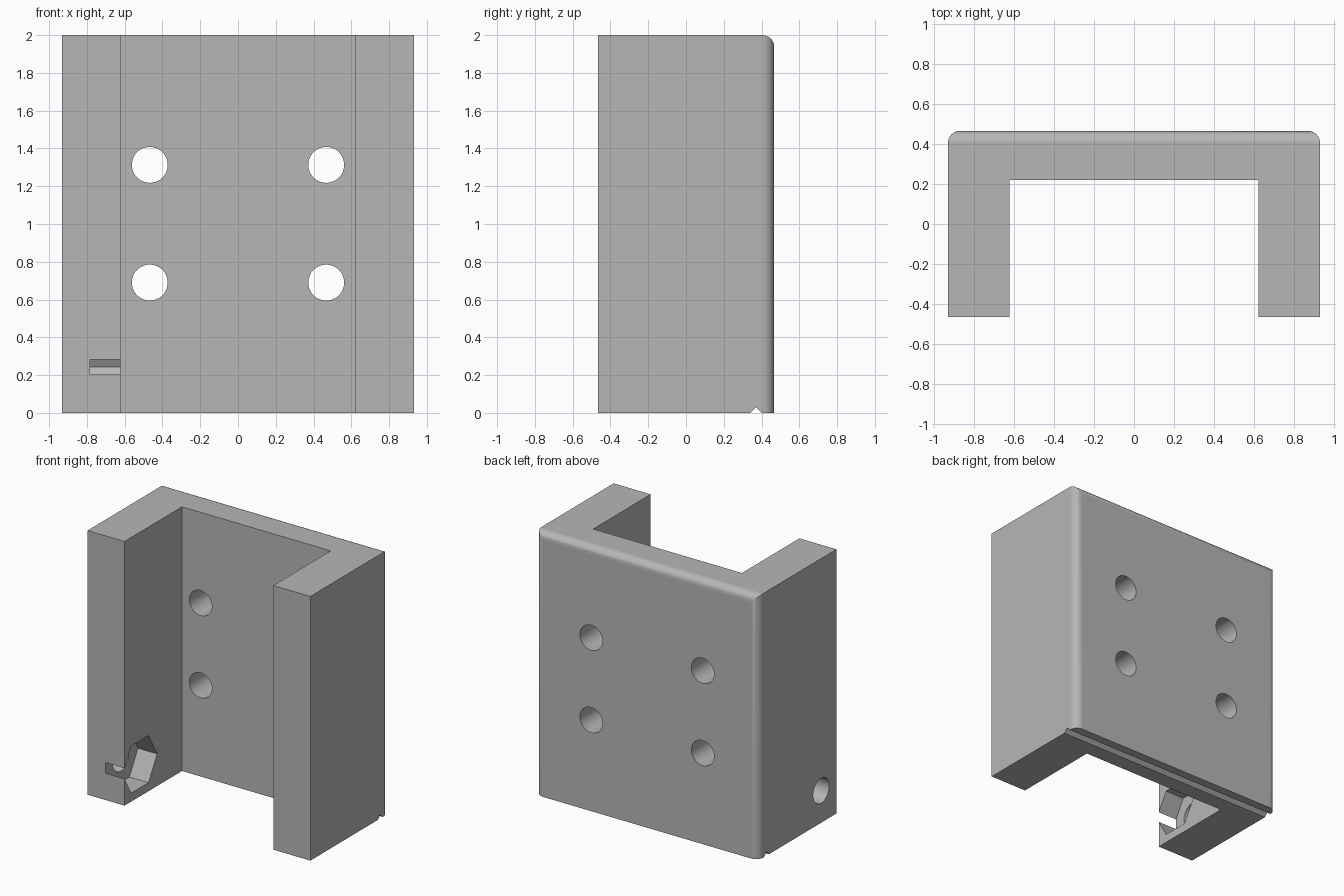
import bpy, bmesh, math
from mathutils import Matrix

cube = bpy.data.objects.get("Cube")
if cube:
    bpy.data.objects.remove(cube, do_unlink=True)

HALF_W, HALF_D, HEIGHT = 0.933, 0.467, 2.0
INNER_X, INNER_Y = 0.623, 0.22
FILLET, HOLE_R = 0.062, 0.095
POCKET_Y, POCKET_Z, POCKET_DEPTH = -0.284, 0.243, 0.16

grey = bpy.data.materials.new("plain grey")
grey.use_nodes = True
COLOUR = (0.47, 0.47, 0.47, 1)
grey.diffuse_color = COLOUR
grey.node_tree.nodes["Principled BSDF"].inputs["Base Color"].default_value = COLOUR


def make_object(name, bm):
    bmesh.ops.recalc_face_normals(bm, faces=bm.faces)
    mesh = bpy.data.meshes.new(name)
    bm.to_mesh(mesh)
    bm.free()
    obj = bpy.data.objects.new(name, mesh)
    mesh.materials.append(grey)
    bpy.context.collection.objects.link(obj)
    return obj


def prism(points, offset):
    """Extrude a closed outline along an offset."""
    bm = bmesh.new()
    face = bm.faces.new([bm.verts.new(p) for p in points])
    top = bmesh.ops.extrude_face_region(bm, geom=[face])
    verts = [v for v in top["geom"] if isinstance(v, bmesh.types.BMVert)]
    bmesh.ops.translate(bm, vec=offset, verts=verts)
    return bm


def rod(name, sides, radius, length, axis, centre, spin=0.0):
    """Cylinder cutter lying along x or y."""
    bm = bmesh.new()
    turn = Matrix.Rotation(math.pi / 2, 4, "Y" if axis == "x" else "X")
    bmesh.ops.create_cone(
        bm, cap_ends=True, segments=sides, radius1=radius, radius2=radius, depth=length,
        matrix=Matrix.Translation(centre) @ turn @ Matrix.Rotation(spin, 4, "Z"))
    return make_object(name, bm)


# U-shaped channel with rounded back edges
half = [(HALF_W, HALF_D), (HALF_W, -HALF_D), (INNER_X, -HALF_D), (INNER_X, INNER_Y)]
outline = half + [(-x, y) for x, y in reversed(half)]
bm = prism([(x, y, 0) for x, y in outline], (0, 0, HEIGHT))
back_edges = [e for e in bm.edges
              if all(v.co.y > HALF_D - 0.001 for v in e.verts)
              and any(v.co.z > 1 for v in e.verts)]
bmesh.ops.bevel(bm, geom=back_edges, offset=FILLET, segments=8, profile=0.5,
                affect="EDGES", clamp_overlap=True)
bracket = make_object("channel_bracket", bm)

# Four mounting holes through the back plate
cutters = [rod("mounting_hole", 48, HOLE_R, 1, "y", (x, 0.4, z))
           for x in (-0.467, 0.467) for z in (0.69, 1.313)]

# Bolt hole and hexagonal nut pocket in one arm
cutters.append(rod("bolt_hole", 48, HOLE_R, 0.6, "x", (-0.8, POCKET_Y, POCKET_Z)))
cutters.append(rod("nut_pocket", 6, 0.206, 2 * POCKET_DEPTH, "x",
                   (-INNER_X, POCKET_Y, POCKET_Z), 0))

# V groove under the back plate
groove = [(-1.1, 0.335, -0.005), (-1.1, 0.37, 0.03), (-1.1, 0.405, -0.005)]
cutters.append(make_object("bottom_groove", prism(groove, (2.2, 0, 0))))

# Cut, then remove the cutters
bpy.context.view_layer.objects.active = bracket
for cutter in cutters:
    mod = bracket.modifiers.new("cut", "BOOLEAN")
    mod.operation = "DIFFERENCE"
    mod.solver = "EXACT"
    mod.object = cutter
    bpy.ops.object.modifier_apply(modifier=mod.name)
    bpy.data.objects.remove(cutter, do_unlink=True)

# Smooth curves, crisp corners
bpy.ops.object.select_all(action="DESELECT")
bracket.select_set(True)
bpy.ops.object.shade_smooth_by_angle(angle=math.radians(30))
weighted = bracket.modifiers.new("flat faces", "WEIGHTED_NORMAL")
weighted.keep_sharp = True
